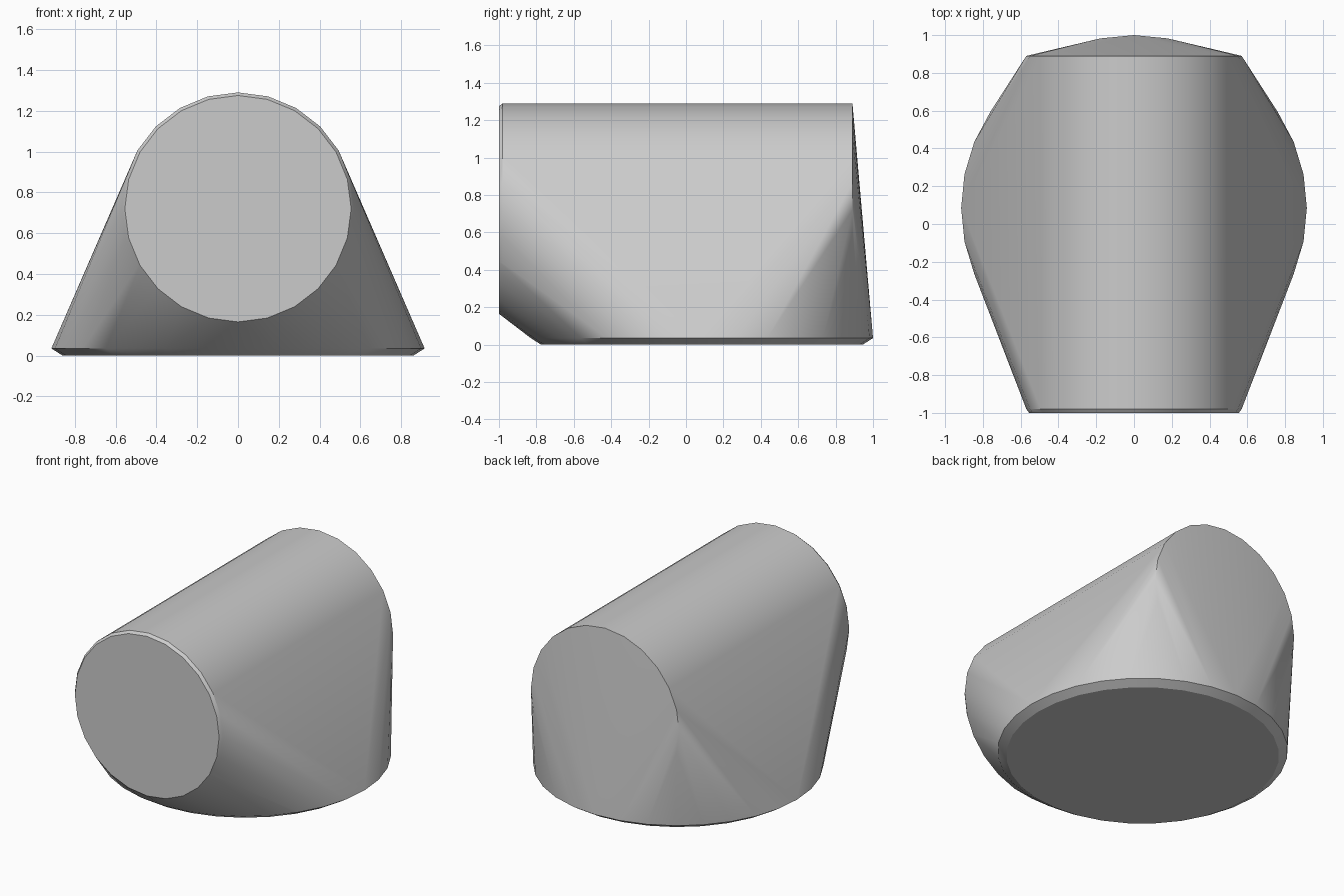
import bpy
import bmesh
from math import sin, cos, pi, radians

cube = bpy.data.objects.get("Cube")
if cube:
    bpy.data.objects.remove(cube, do_unlink=True)

AXIS_Z = 0.72      # height of the horizontal barrel axis
BASE_Y = 0.085     # centre of the round foot


def upright_ring(bm, y, r, n=24):
    """Circle facing front, around the barrel axis."""
    for i in range(n):
        a = 2 * pi * i / n
        bm.verts.new((r * cos(a), y, AXIS_Z + r * sin(a)))


def flat_ring(bm, z, r, n=32):
    """Circle lying flat, around the foot centre."""
    for i in range(n):
        a = 2 * pi * i / n
        bm.verts.new((r * cos(a), BASE_Y + r * sin(a), z))


# Plain grey for the whole body
grey = bpy.data.materials.new("plain_grey")
grey.use_nodes = True
colour = (0.6, 0.6, 0.6, 1)
grey.diffuse_color = colour
grey.node_tree.nodes["Principled BSDF"].inputs["Base Color"].default_value = colour

# Barrel and chamfered foot wrapped in one convex skin
bm = bmesh.new()
upright_ring(bm, -1.0, 0.555)
upright_ring(bm, -0.98, 0.57)
upright_ring(bm, 0.89, 0.57)
flat_ring(bm, 0.035, 0.915)
flat_ring(bm, 0.0, 0.86)
hull = bmesh.ops.convex_hull(bm, input=bm.verts)
inside = {g for g in hull["geom_interior"] + hull["geom_unused"]
          if isinstance(g, bmesh.types.BMVert)}
bmesh.ops.delete(bm, geom=list(inside), context="VERTS")
bmesh.ops.dissolve_limit(bm, angle_limit=radians(0.5), verts=bm.verts, edges=bm.edges)
bmesh.ops.recalc_face_normals(bm, faces=bm.faces)

mesh = bpy.data.meshes.new("hull_body")
bm.to_mesh(mesh)
bm.free()
mesh.materials.append(grey)
body = bpy.data.objects.new("hull_body", mesh)
bpy.context.collection.objects.link(body)

# Smooth sides, crisp caps
bpy.ops.object.select_all(action="DESELECT")
body.select_set(True)
bpy.context.view_layer.objects.active = body
bpy.ops.object.shade_smooth_by_angle(angle=radians(30))
